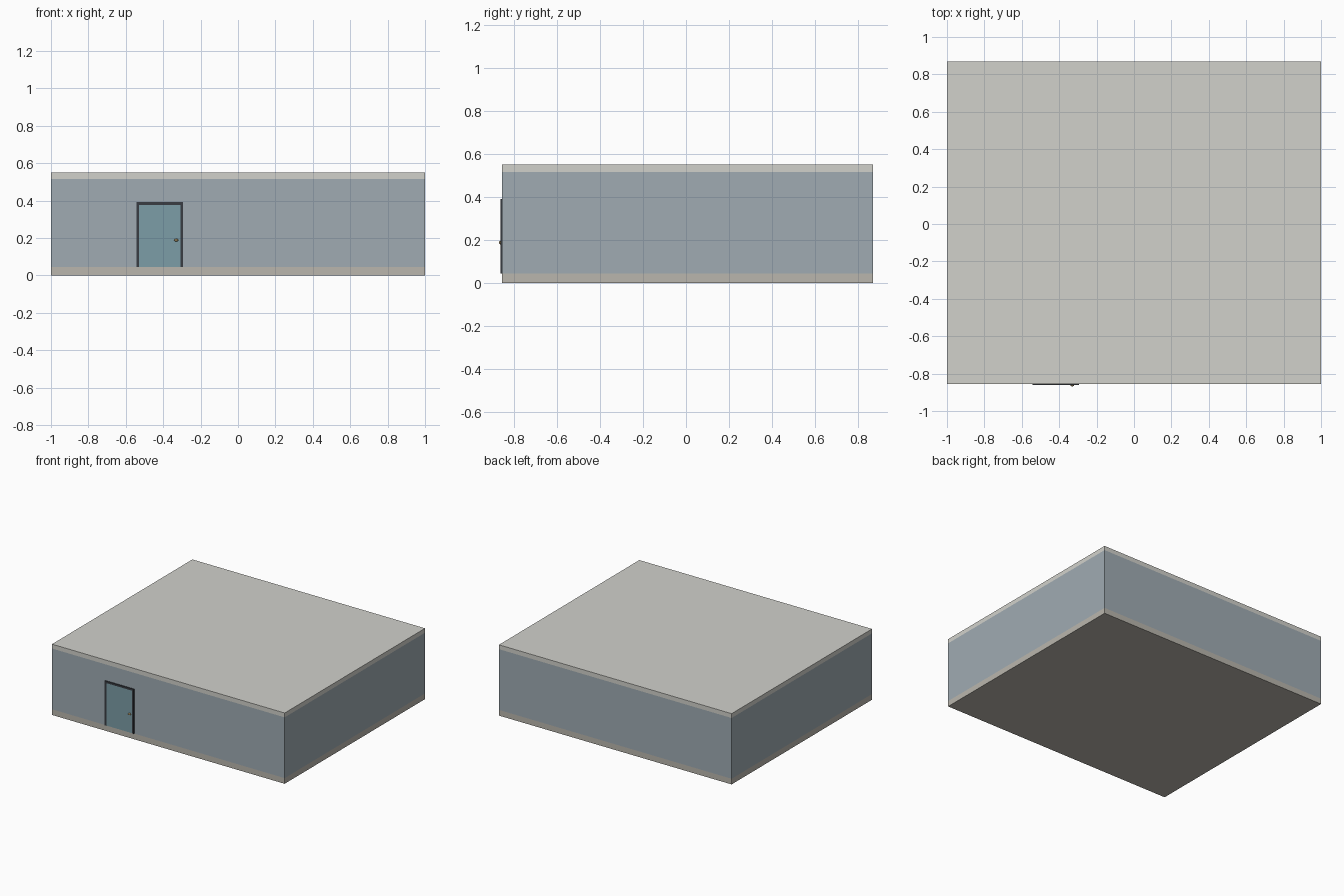
import bpy, bmesh
from mathutils import Matrix

if "Cube" in bpy.data.objects:
    bpy.data.objects.remove(bpy.data.objects["Cube"])

FRONT, BACK = -0.855, 0.868


def material(name, rgb):
    m = bpy.data.materials.new(name)
    m.diffuse_color = (*rgb, 1)
    m.use_nodes = True
    m.node_tree.nodes["Principled BSDF"].inputs["Base Color"].default_value = m.diffuse_color
    return m


def finish(name, bm, mat):
    me = bpy.data.meshes.new(name)
    bm.to_mesh(me)
    bm.free()
    me.materials.append(mat)
    ob = bpy.data.objects.new(name, me)
    bpy.context.collection.objects.link(ob)
    return ob


def box(name, x, y, z, mat):
    """Box given by its (min, max) range on each axis."""
    bm = bmesh.new()
    size = [b - a for a, b in (x, y, z)]
    mid = [(a + b) / 2 for a, b in (x, y, z)]
    bmesh.ops.create_cube(bm, size=1, matrix=Matrix.Translation(mid) @ Matrix.Diagonal((*size, 1)))
    return finish(name, bm, mat)


roof_mat = material("roof_grey", (0.64, 0.64, 0.60))
wall_mat = material("wall_blue_grey", (0.35, 0.41, 0.45))
base_mat = material("base_stone", (0.49, 0.47, 0.42))
door_mat = material("door_teal", (0.20, 0.34, 0.39))
frame_mat = material("frame_dark", (0.04, 0.045, 0.055))
knob_mat = material("knob_brass", (0.30, 0.22, 0.10))

# Three flush layers of the building
for name, z, mat in (("base_slab", (0, 0.044), base_mat),
                     ("walls", (0.044, 0.516), wall_mat),
                     ("roof_slab", (0.516, 0.55), roof_mat)):
    box(name, (-1, 1), (FRONT, BACK), z, mat)

# Door leaf
box("door_leaf", (-0.53, -0.305), (FRONT - 0.003, FRONT + 0.005), (0.044, 0.38), door_mat)

# Door frame: an arch profile extruded forward from the wall
outer, inner = (-0.543, -0.293, 0.391), (-0.528, -0.307, 0.376)
profile = [(outer[0], 0.044), (outer[0], outer[2]), (outer[1], outer[2]), (outer[1], 0.044),
           (inner[1], 0.044), (inner[1], inner[2]), (inner[0], inner[2]), (inner[0], 0.044)]
bm = bmesh.new()
face = bm.faces.new([bm.verts.new((x, FRONT + 0.005, z)) for x, z in profile])
ext = bmesh.ops.extrude_face_region(bm, geom=[face])
bmesh.ops.translate(bm, vec=(0, -0.012, 0),
                    verts=[g for g in ext["geom"] if isinstance(g, bmesh.types.BMVert)])
bmesh.ops.recalc_face_normals(bm, faces=bm.faces)
finish("door_frame", bm, frame_mat)

# Door knob
bm = bmesh.new()
bmesh.ops.create_uvsphere(bm, u_segments=16, v_segments=8, radius=1,
                          matrix=Matrix.Translation((-0.33, -0.86, 0.188)) @ Matrix.Diagonal((0.011, 0.008, 0.008, 1)))
for f in bm.faces:
    f.smooth = True
finish("door_knob", bm, knob_mat)
